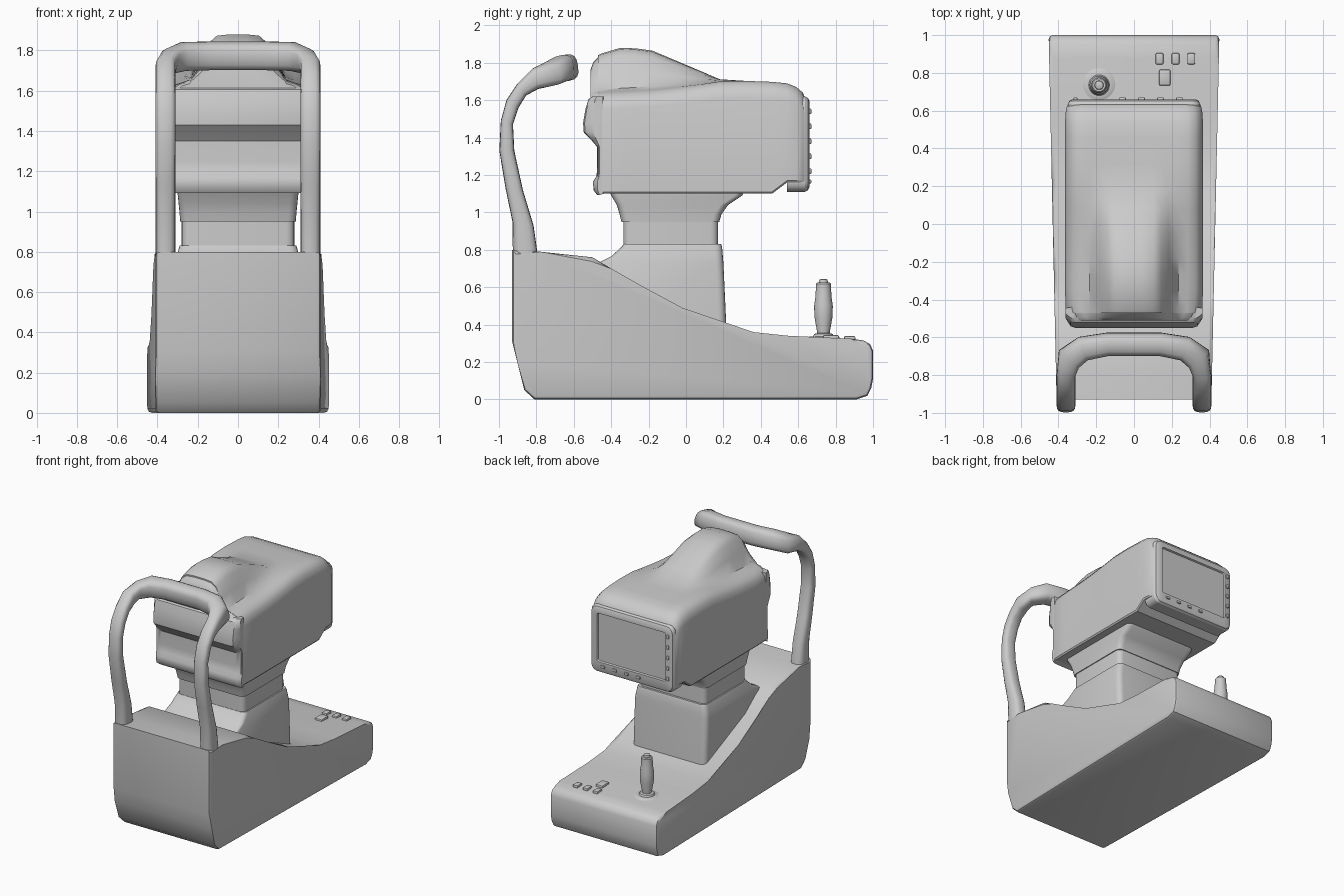
import bpy, bmesh, math
from mathutils import Vector


def finish(bm, name, angle=35):
    bmesh.ops.recalc_face_normals(bm, faces=bm.faces)
    me = bpy.data.meshes.new(name)
    bm.to_mesh(me)
    bm.free()
    ob = bpy.data.objects.new(name, me)
    bpy.context.collection.objects.link(ob)
    bpy.ops.object.select_all(action='DESELECT')
    bpy.context.view_layer.objects.active = ob
    ob.select_set(True)
    bpy.ops.object.shade_smooth_by_angle(angle=math.radians(angle))
    return ob


def loft(name, rings, cap_bevel=0, segs=2, angle=35):
    """Skin closed rings of equal point count, cap both ends."""
    bm = bmesh.new()
    vs = [[bm.verts.new(p) for p in r] for r in rings]
    n = len(vs[0])
    for a, b in zip(vs, vs[1:]):
        for i in range(n):
            j = (i + 1) % n
            bm.faces.new((a[i], a[j], b[j], b[i]))
    caps = [bm.faces.new(vs[0]), bm.faces.new(vs[-1])]
    if cap_bevel:
        edges = [e for f in caps for e in f.edges]
        bmesh.ops.bevel(bm, geom=edges, offset=cap_bevel, segments=segs,
                        profile=0.5, affect='EDGES', clamp_overlap=True)
    return finish(bm, name, angle)


def rrect(hx, y0, y1, r, n=4):
    """Rounded rectangle as 2D points, centred on x = 0."""
    pts = []
    for k, (cx, cy) in enumerate([(hx - r, y1 - r), (r - hx, y1 - r),
                                  (r - hx, y0 + r), (hx - r, y0 + r)]):
        for i in range(n + 1):
            t = math.pi / 2 * (k + i / n)
            pts.append((cx + r * math.cos(t), cy + r * math.sin(t)))
    return pts


def box(name, c, s, bevel=0.008):
    bm = bmesh.new()
    bmesh.ops.create_cube(bm, size=1)
    for v in bm.verts:
        v.co = Vector(c) + Vector(v.co[i] * s[i] for i in range(3))
    bmesh.ops.bevel(bm, geom=bm.edges[:], offset=bevel, segments=2,
                    profile=0.5, affect='EDGES')
    return finish(bm, name)


def lathe(name, x, y, prof, n=24):
    return loft(name, [[(x + r * math.cos(2 * math.pi * i / n),
                         y + r * math.sin(2 * math.pi * i / n), z)
                        for i in range(n)] for r, z in prof])


# Base: side profile, slightly wider towards the operator side
base = [(-.93, .31), (-.90, .19), (-.865, .05), (-.81, 0), (.91, 0), (.97, .02),
        (.99, .06), (1, .11), (1, .26), (.985, .295), (.95, .315), (.88, .325),
        (.55, .34), (.36, .36), (.22, .385), (-.02, .49), (-.27, .60),
        (-.40, .70), (-.50, .76), (-.78, .79), (-.93, .80)]
base_w = lambda y: .41 + .042 * (y + .93) / 1.93
loft("base", [[(s * base_w(y), y, z) for y, z in base] for s in (-1, 1)], .022)

# Column foot, neck and flared head mount
col = lambda name, rows: loft(name, [[(x, y, z) for x, y in rrect(hx, a, b, r)]
                                     for hx, a, b, z, r in rows])
col("column", [(.31, -.48, .22, .30, .04), (.31, -.47, .20, .73, .04),
               (.305, -.40, .197, .765, .04), (.295, -.345, .193, .815, .04),
               (.29, -.335, .188, .83, .04)])
col("neck", [(.28, -.335, .172, .80, .04), (.28, -.335, .172, .96, .04)])
col("head_mount", [(.287, -.345, .178, .95, .04), (.29, -.355, .19, .99, .04),
                   (.295, -.37, .225, 1.04, .04), (.30, -.40, .30, 1.09, .04),
                   (.30, -.41, .31, 1.11, .04)])


# Head body: sections along y with a central hump that fades out
def head_section(y, zb, t, h, hw):
    half = [(hw - .008, zb), (hw, zb + .01), (hw, t - .09), (hw - .012, t - .045),
            (hw - .04, t - .012), (hw - .08, t), (.235, t + .08 * h),
            (.185, t + .42 * h), (.145, t + .82 * h), (.105, t + .97 * h), (.04, t + h)]
    return [(x, y, z) for x, z in half] + [(-x, y, z) for x, z in reversed(half)]


loft("head_body", [head_section(*r) for r in [
    (-.47, 1.10, 1.64, .20, .355), (-.45, 1.10, 1.64, .21, .362),
    (-.35, 1.10, 1.645, .235, .365), (-.27, 1.10, 1.65, .227, .365),
    (-.18, 1.10, 1.655, .21, .365), (-.05, 1.10, 1.668, .142, .365),
    (.08, 1.10, 1.685, .07, .365), (.18, 1.10, 1.70, .012, .365),
    (.32, 1.10, 1.703, 0, .365), (.46, 1.10, 1.698, 0, .365),
    (.54, 1.16, 1.69, 0, .365), (.59, 1.16, 1.67, 0, .362),
    (.625, 1.16, 1.64, 0, .355), (.642, 1.16, 1.60, 0, .345)]])

# Brow in front of the hump
loft("head_brow", [head_section(*r) for r in [
    (-.51, 1.53, 1.635, .13, .32), (-.495, 1.53, 1.64, .165, .335),
    (-.455, 1.53, 1.64, .205, .355)]])

# Patient-side fascia: lip, hollow and bulge
fascia = [(-.44, 1.10), (-.475, 1.092), (-.495, 1.12), (-.497, 1.165), (-.478, 1.195),
          (-.475, 1.25), (-.475, 1.35), (-.505, 1.385), (-.548, 1.43), (-.55, 1.48),
          (-.538, 1.55), (-.522, 1.605), (-.50, 1.62), (-.44, 1.62)]
loft("head_fascia", [[(x, -.45 + (y + .45) * k, z) for y, z in fascia]
                     for x, k in ((-.362, .5), (-.335, .92), (-.31, 1),
                                  (.31, 1), (.335, .92), (.362, .5))])

# Screen housing with recessed display
plate = lambda hx, z0, z1, r, y: [(x, y, z) for x, z in rrect(hx, z0, z1, r)]
loft("screen_housing", [plate(.35, 1.11, 1.62, .05, .54), plate(.35, 1.11, 1.62, .05, .635),
                        plate(.342, 1.118, 1.612, .05, .652),
                        plate(.325, 1.135, 1.595, .04, .66),
                        plate(.29, 1.195, 1.565, .015, .66),
                        plate(.285, 1.20, 1.56, .012, .648)], angle=25)
for i in range(5):
    box("screen_side_button", (-.31, .661, 1.22 + .08 * i), (.02, .018, .03), .005)
for i in range(4):
    box("screen_lower_button", (.24 - .1 * i, .661, 1.165), (.035, .018, .02), .005)


# Forehead frame: swept section, posts turning into a curved crossbar
def ring(c, a, b, n=16):
    f = lambda v: math.copysign(abs(v) ** .7, v)
    return [Vector(c) + Vector(a) * f(math.cos(2 * math.pi * i / n))
            + Vector(b) * f(math.sin(2 * math.pi * i / n)) for i in range(n)]


posts = [(-.925, .72, -.785, .72), (-.928, .95, -.815, .93), (-.965, 1.13, -.872, 1.12),
         (-.998, 1.33, -.918, 1.33), (-.99, 1.49, -.925, 1.47), (-.96, 1.60, -.895, 1.56),
         (-.90, 1.69, -.855, 1.625), (-.82, 1.77, -.79, 1.66)]  # outer y,z / inner y,z
half = [((.36, (a + c) / 2, (b + d) / 2), (.05, 0, 0), (0, (a - c) / 2, (b - d) / 2))
        for a, b, c, d in posts]
half += [((.345, -.715, 1.745), (.05, .045, 0), (-.01, -.01, .065)),
         ((.27, -.66, 1.77), (.025, .06, .01), (0, -.01, .07)),
         ((.14, -.637, 1.773), (.005, .06, .01), (0, -.01, .07))]
mir = [tuple((-v[0], v[1], v[2]) for v in s) for s in reversed(half)]
loft("forehead_frame", [ring(*s) for s in half + mir], angle=50)

# Joystick
lathe("joystick_base", -.185, .735, [(.09, .315), (.09, .328), (.08, .335),
                                     (.055, .337), (.05, .35), (.03, .355)])
lathe("joystick", -.185, .735, [(.032, .34), (.034, .36), (.048, .44), (.05, .50),
                                (.043, .55), (.04, .60), (.04, .618), (.034, .625),
                                (.024, .626), (.022, .64), (.016, .643)])

# Control buttons on the base
for x in (.135, .22, .303):
    box("base_button", (x, .875, .327), (.042, .06, .026))
box("base_large_button", (.163, .775, .332), (.06, .085, .026))
